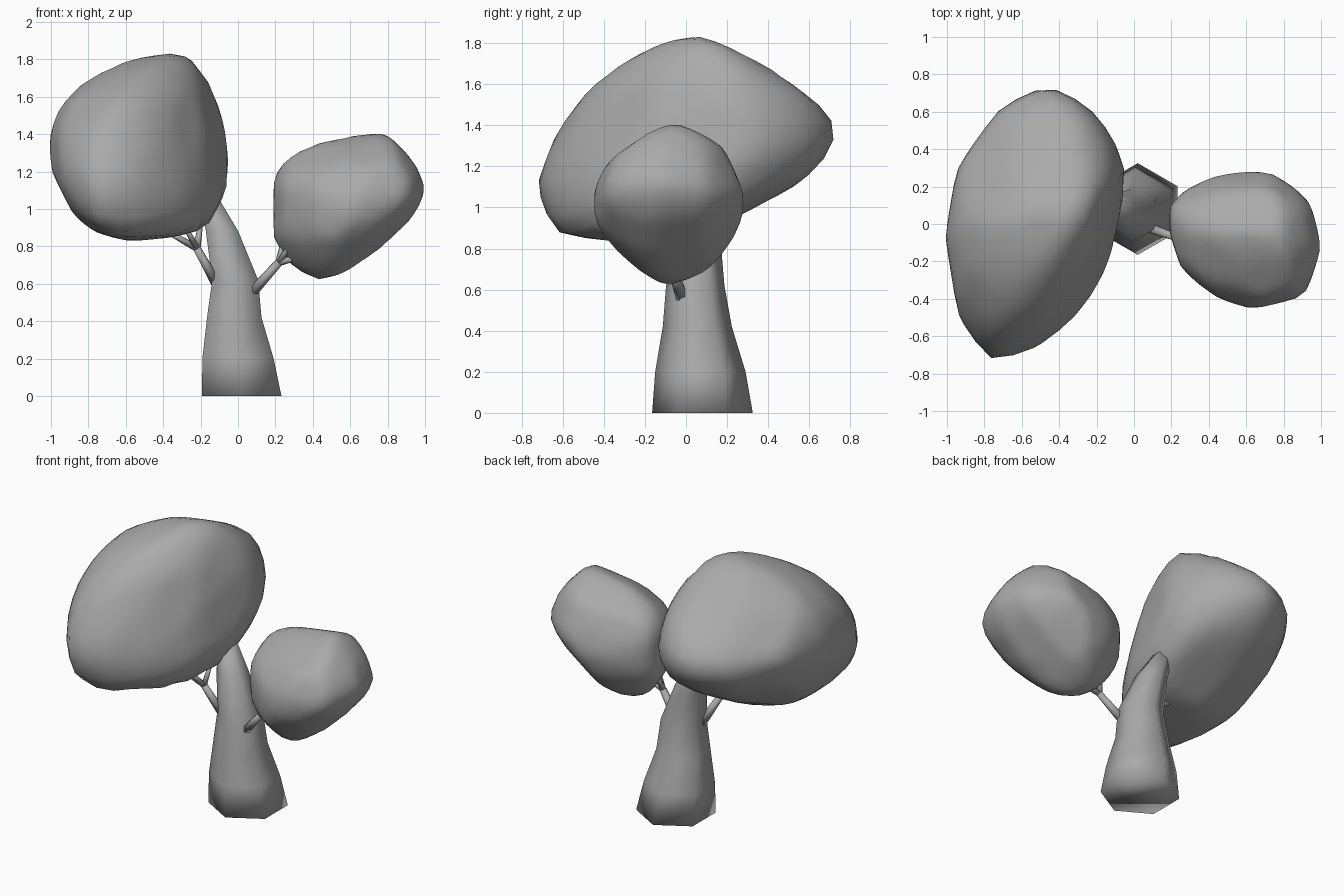
import bpy, bmesh, math
from mathutils import Vector, Matrix

cube = bpy.data.objects.get("Cube")
if cube:
    bpy.data.objects.remove(cube, do_unlink=True)

grey = bpy.data.materials.new("plain grey")
grey.use_nodes = True
grey.diffuse_color = (0.4, 0.4, 0.4, 1)
grey.node_tree.nodes["Principled BSDF"].inputs["Base Color"].default_value = (0.4, 0.4, 0.4, 1)


def finish(name, bm):
    """Turn a bmesh into a fully smooth shaded object."""
    bmesh.ops.recalc_face_normals(bm, faces=bm.faces)
    mesh = bpy.data.meshes.new(name)
    bm.to_mesh(mesh)
    bm.free()
    mesh.shade_smooth()
    mesh.materials.append(grey)
    obj = bpy.data.objects.new(name, mesh)
    bpy.context.collection.objects.link(obj)


def reach(outline, a, b):
    """How far an outline extends along the direction (a, b)."""
    return max(a * p + b * q for p, q in outline)


def canopy(name, centre, plan, front, side):
    """Rounded leaf mass whose three outlines follow the given profiles."""
    c = Vector(centre)
    plan = [(x - c.x, y - c.y) for x, y in plan]
    front = [(x - c.x, z - c.z) for x, z in front]
    side = [(y - c.y, z - c.z) for y, z in side]

    bm = bmesh.new()
    bmesh.ops.create_icosphere(bm, subdivisions=4, radius=1)
    rays = [v.co.normalized() for v in bm.verts]
    axes = [Vector(row) * s for row in Matrix.Identity(3) for s in (1, -1)]

    # Tangent planes: blend the three outlines as an ellipsoid would
    planes = []
    for n in rays + axes:
        x, y, z = n
        square = (reach(plan, x, y) ** 2 + reach(front, x, z) ** 2 + reach(side, y, z) ** 2
                  - reach(plan, x, 0) ** 2 - reach(side, y, 0) ** 2 - reach(front, 0, z) ** 2)
        planes.append((n, math.sqrt(max(square, 0.04))))

    # Push every vertex out to the nearest tangent plane
    for v, ray in zip(bm.verts, rays):
        v.co = c + ray * min(h / n.dot(ray) for n, h in planes if n.dot(ray) > 0.2)

    # Even out small ripples
    bmesh.ops.smooth_vert(bm, verts=bm.verts, factor=0.3, use_axis_x=True,
                          use_axis_y=True, use_axis_z=True)
    finish(name, bm)


def branch(name, segments):
    """Tapered six-sided twigs, each (start, end, start radius, end radius)."""
    bm = bmesh.new()
    for start, end, r1, r2 in segments:
        a, b = Vector(start), Vector(end)
        turn = (b - a).to_track_quat('Z', 'Y').to_matrix().to_4x4()
        bmesh.ops.create_cone(bm, cap_ends=True, segments=6, radius1=r1, radius2=r2,
                              depth=(b - a).length,
                              matrix=Matrix.Translation((a + b) / 2) @ turn)
    finish(name, bm)


# Trunk: hexagonal rings that taper and lean towards the large canopy
bm = bmesh.new()
rings = []
for x, y, z, r in [(0.02, 0.08, 0, 0.245), (0, 0.07, 0.2, 0.22), (-0.02, 0.055, 0.42, 0.168),
                   (-0.015, 0.045, 0.62, 0.142), (-0.085, 0.065, 0.88, 0.1),
                   (-0.145, 0.1, 1.04, 0.06)]:
    angles = [math.radians(30 + 60 * i) for i in range(6)]
    rings.append([bm.verts.new((x + r * math.cos(t), y + r * math.sin(t), z)) for t in angles])
for low, high in zip(rings, rings[1:]):
    for i in range(6):
        j = (i + 1) % 6
        bm.faces.new((low[i], low[j], high[j], high[i]))
bm.faces.new(rings[0])
bm.faces.new(rings[-1])
finish("trunk", bm)

# Forked branches carrying the canopies
fork = (0.22, -0.07, 0.715)
branch("left_branch", [
    ((0.08, -0.02, 0.56), fork, 0.03, 0.022),
    (fork, (0.36, -0.09, 0.75), 0.02, 0.013),
    (fork, (0.25, -0.02, 0.86), 0.02, 0.013),
    (fork, (0.3, -0.12, 0.84), 0.018, 0.012)])
fork = (-0.22, -0.05, 0.79)
branch("right_branch", [
    ((-0.12, 0.0, 0.61), fork, 0.03, 0.022),
    (fork, (-0.38, -0.09, 0.88), 0.02, 0.013),
    (fork, (-0.2, -0.01, 0.92), 0.02, 0.013),
    (fork, (-0.28, -0.13, 0.9), 0.018, 0.012)])

# Large canopy
canopy("large_canopy", (-0.53, 0, 1.33),
       plan=[(-1.01, -.07), (-.94, .32), (-.71, .65), (-.48, .76), (-.28, .66), (-.15, .54),
             (-.06, .38), (-.03, .22), (-.08, 0), (-.16, -.28), (-.31, -.5), (-.52, -.67),
             (-.77, -.74), (-.93, -.52)],
       front=[(-1.01, 1.43), (-.94, 1.58), (-.8, 1.7), (-.62, 1.79), (-.28, 1.85), (-.17, 1.76),
              (-.08, 1.53), (-.03, 1.2), (-.1, 1.02), (-.17, .88), (-.35, .84), (-.6, .82),
              (-.75, .86), (-.88, .96), (-1.01, 1.22)],
       side=[(-.74, 1.13), (-.6, 1.43), (-.48, 1.57), (-.32, 1.7), (-.15, 1.8), (.08, 1.85),
             (.24, 1.78), (.42, 1.68), (.7, 1.48), (.76, 1.37), (.72, 1.29), (.59, 1.14),
             (.28, .97), (0, .84), (-.3, .83), (-.66, .87)])

# Small canopy
canopy("small_canopy", (0.6, -0.08, 1.02),
       plan=[(.19, .1), (.27, .18), (.45, .26), (.72, .29), (.88, .19), (.96, .11), (1.01, -.15),
             (.93, -.39), (.64, -.46), (.44, -.39), (.25, -.23), (.19, -.05)],
       front=[(.19, 1.17), (.27, 1.28), (.43, 1.36), (.79, 1.42), (.95, 1.25), (1.01, 1.1),
              (.95, .96), (.8, .84), (.58, .66), (.43, .61), (.3, .68), (.19, .84)],
       side=[(-.46, 1.04), (-.42, 1.16), (-.36, 1.25), (-.15, 1.39), (-.05, 1.42), (.17, 1.32),
             (.26, 1.14), (.29, 1), (.25, .87), (.1, .68), (-.1, .61), (-.25, .7), (-.43, .88)])
